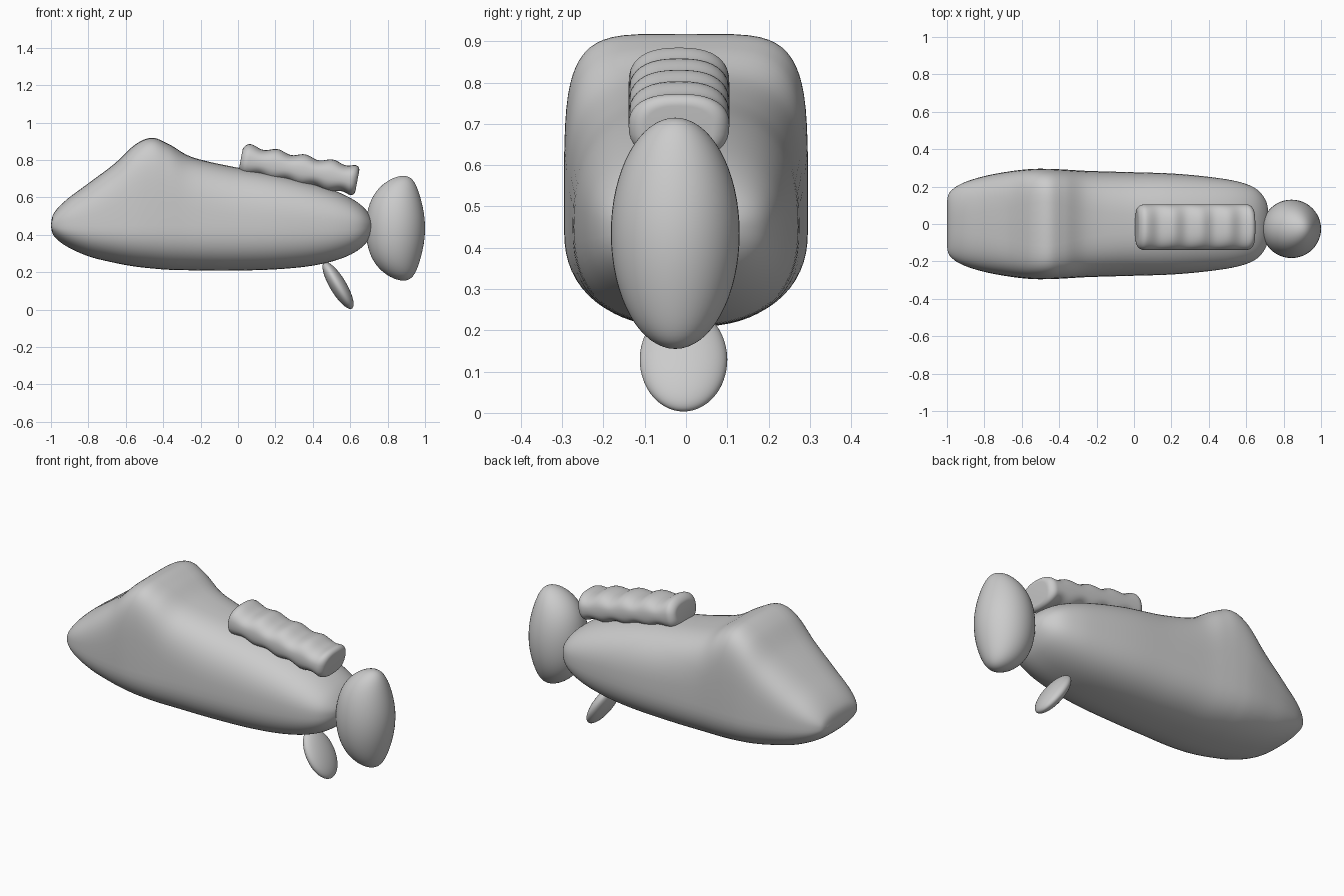
import bpy, bmesh, math
from mathutils import Vector

if "Cube" in bpy.data.objects:
    bpy.data.objects.remove(bpy.data.objects["Cube"])

grey = bpy.data.materials.new("plain_grey")
grey.diffuse_color = (0.6, 0.6, 0.6, 1)
grey.use_nodes = True
grey.node_tree.nodes["Principled BSDF"].inputs["Base Color"].default_value = grey.diffuse_color


def spow(v, e):
    return math.copysign(abs(v) ** e, v)


def finish(name, bm):
    bmesh.ops.recalc_face_normals(bm, faces=bm.faces)
    for f in bm.faces:
        f.smooth = True
    me = bpy.data.meshes.new(name)
    bm.to_mesh(me)
    bm.free()
    me.materials.append(grey)
    ob = bpy.data.objects.new(name, me)
    bpy.context.collection.objects.link(ob)
    return ob


def loft(name, rings):
    """Skin closed rings of equal length and cap both ends."""
    bm = bmesh.new()
    vs = [[bm.verts.new(p) for p in r] for r in rings]
    n = len(vs[0])
    for a, b in zip(vs, vs[1:]):
        for i in range(n):
            j = (i + 1) % n
            bm.faces.new((a[i], a[j], b[j], b[i]))
    bm.faces.new(vs[0])
    bm.faces.new(vs[-1])
    return finish(name, bm)


def catmull(rows, steps):
    rows = [tuple(r) for r in rows]
    pts = [rows[0]] + rows + [rows[-1]]
    out = []
    for k in range(1, len(pts) - 2):
        p0, p1, p2, p3 = pts[k - 1:k + 3]
        for s in range(steps):
            t = s / steps
            out.append([0.5 * (2 * b + (c - a) * t + (2 * a - 5 * b + 4 * c - d) * t * t
                               + (3 * b - a - 3 * c + d) * t ** 3)
                        for a, b, c, d in zip(p0, p1, p2, p3)])
    return out + [list(rows[-1])]


# Body: x, top z, bottom z, half width, squareness of the upper half
body_rows = [
    (-1.0, 0.455, 0.445, 0.12, 2.6),
    (-0.985, 0.515, 0.395, 0.17, 2.6),
    (-0.92, 0.585, 0.34, 0.217, 2.8),
    (-0.80, 0.675, 0.285, 0.256, 3.2),
    (-0.66, 0.78, 0.25, 0.282, 4.0),
    (-0.55, 0.882, 0.23, 0.294, 4.8),
    (-0.46, 0.918, 0.22, 0.295, 5.0),
    (-0.37, 0.885, 0.213, 0.291, 4.4),
    (-0.25, 0.817, 0.21, 0.284, 3.4),
    (-0.05, 0.768, 0.208, 0.278, 2.8),
    (0.20, 0.725, 0.215, 0.27, 2.6),
    (0.40, 0.675, 0.235, 0.252, 2.5),
    (0.55, 0.622, 0.272, 0.228, 2.4),
    (0.65, 0.565, 0.323, 0.19, 2.3),
    (0.705, 0.505, 0.385, 0.125, 2.2),
    (0.72, 0.455, 0.445, 0.05, 2.2),
]
N = 64
rings = []
for x, top, bot, w, e in catmull(body_rows, 6):
    ring = []
    for i in range(N):
        a = 2 * math.pi * i / N
        c, s = math.cos(a), math.sin(a)
        p, h = (2 / e, top - 0.45) if s >= 0 else (2 / 2.5, 0.45 - bot)
        ring.append((x, w * spow(c, p), 0.45 + h * spow(s, p)))
    rings.append(ring)
loft("body", rings)

# Grip: flattened bar with finger ridges, tilted down towards the tail
start, end = Vector((0.015, -0.017, 0.805)), Vector((0.638, -0.017, 0.688))
axis = (end - start).normalized()
up = Vector((-axis.z, 0, axis.x))
length, M, r = (end - start).length, 72, 0.04
rings = []
for k in range(M + 1):
    d = length * (1 - math.cos(math.pi * k / M)) / 2
    edge = min(d, length - d)
    inset = r - math.sqrt(max(0, r * r - (r - min(edge, r)) ** 2))
    wave = 0.009 * math.cos(2 * math.pi * (d - 0.035) / 0.15)
    ring = []
    for i in range(40):
        a = 2 * math.pi * i / 40
        c, s = spow(math.cos(a), 0.8), spow(math.sin(a), 0.8)
        h = 0.079 + wave - inset * 0.8
        ring.append(start + axis * d + Vector((0, 1, 0)) * (0.122 - inset) * c + up * h * s)
    rings.append(ring)
loft("finger_grip", rings)


def ellipsoid(name, centre, size, tilt=0.0, bend=0.0):
    bm = bmesh.new()
    bmesh.ops.create_uvsphere(bm, u_segments=48, v_segments=32, radius=1)
    for v in bm.verts:
        x, y, z = v.co
        x, y, z = x * size[0] + bend * z ** 4, y * size[1], z * size[2]
        c, s = math.cos(tilt), math.sin(tilt)
        v.co = Vector(centre) + Vector((c * x + s * z, y, -s * x + c * z))
    return finish(name, bm)


# Tall rounded end knob and the small tilted trigger
ellipsoid("end_knob", (0.842, -0.026, 0.435), (0.158, 0.156, 0.28), bend=0.042)
ellipsoid("trigger", (0.535, -0.006, 0.129), (0.044, 0.106, 0.144), tilt=-0.54)
